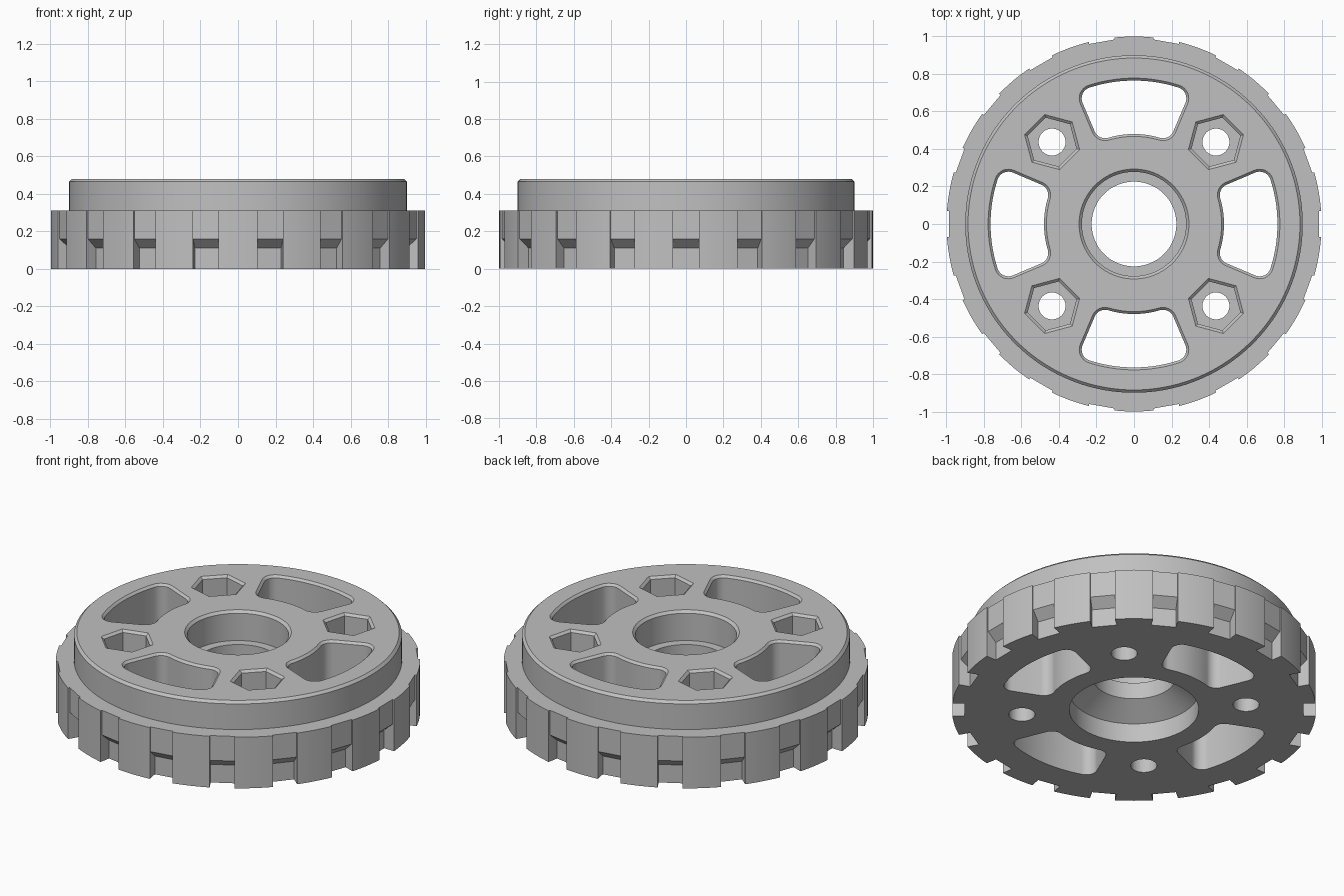
import bpy, bmesh
from math import sin, cos, asin, pi, radians
from mathutils import Matrix

cube = bpy.data.objects.get("Cube")
if cube:
    bpy.data.objects.remove(cube, do_unlink=True)

HEIGHT = 0.48
CHAMFER = 0.013

grey = bpy.data.materials.new("light grey")
grey.use_nodes = True
colour = (0.53, 0.53, 0.53, 1)
grey.diffuse_color = colour
grey.node_tree.nodes["Principled BSDF"].inputs["Base Color"].default_value = colour


def make_object(name, bm):
    bmesh.ops.recalc_face_normals(bm, faces=bm.faces)
    mesh = bpy.data.meshes.new(name)
    bm.to_mesh(mesh)
    bm.free()
    obj = bpy.data.objects.new(name, mesh)
    bpy.context.collection.objects.link(obj)
    return obj


def bridge(bm, lower, upper):
    for i in range(len(lower)):
        j = (i + 1) % len(lower)
        bm.faces.new((lower[i], lower[j], upper[j], upper[i]))


def loft(bm, layers, matrix=Matrix()):
    """Closed solid through matching rings of points."""
    rings = [[bm.verts.new(matrix @ Matrix.Translation(p).to_translation()) for p in layer]
             for layer in layers]
    for lower, upper in zip(rings, rings[1:]):
        bridge(bm, lower, upper)
    bm.faces.new(rings[0])
    bm.faces.new(rings[-1])


def lathe(bm, profile, steps):
    """Revolve a closed (radius, height) profile about z."""
    rings = []
    for k in range(steps):
        a = 2 * pi * k / steps
        rings.append([bm.verts.new((r * cos(a), r * sin(a), z)) for r, z in profile])
    for k in range(steps):
        bridge(bm, rings[k], rings[(k + 1) % steps])


def polygon(radius, sides, z, start=0.0):
    return [(radius * cos(start + 2 * pi * i / sides),
             radius * sin(start + 2 * pi * i / sides), z) for i in range(sides)]


def slot_outline(grow, z, inner=0.48, outer=0.765, half=radians(23), fillet=0.06):
    """Rounded ring sector centred on +x, grown outward by an offset."""
    def arc(radius, centre_angle, a0, a1, r, n):
        cx, cy = radius * cos(centre_angle), radius * sin(centre_angle)
        return [(cx + r * cos(a0 + (a1 - a0) * i / n),
                 cy + r * sin(a0 + (a1 - a0) * i / n), z) for i in range(n + 1)]
    ro, ri = outer - fillet, inner + fillet
    ao, ai = half - asin(fillet / ro), half - asin(fillet / ri)
    f = fillet + grow
    pts = arc(0, 0, -ao, ao, outer + grow, 20)
    pts += arc(ro, ao, ao, half + pi / 2, f, 8)[1:]
    pts += arc(ri, ai, half + pi / 2, ai + pi, f, 8)
    pts += arc(0, 0, ai, -ai, inner - grow, 14)[1:-1]
    pts += arc(ri, -ai, pi - ai, 3 * pi / 2 - half, f, 8)
    pts += arc(ro, -ao, -half - pi / 2, -ao, f, 8)[:-1]
    return pts


# Stepped disc with centre bore, bottom countersink and chamfered rims
bm = bmesh.new()
lathe(bm, [(0.355, 0), (1.0, 0), (1.0, 0.31), (0.9, 0.31),
           (0.9, HEIGHT - 0.015), (0.885, HEIGHT), (0.293, HEIGHT),
           (0.278, HEIGHT - 0.015), (0.278, 0.3), (0.226, 0.3),
           (0.226, 0.2), (0.355, 0.115)], 144)
wheel = make_object("wheel_body", bm)
wheel.data.materials.append(grey)

# Cutters: four slots and four hexagonal nut pockets
bm = bmesh.new()
for k in range(4):
    turn = Matrix.Rotation(k * pi / 2, 4, 'Z')
    loft(bm, [slot_outline(0, -0.1), slot_outline(0, HEIGHT - CHAMFER),
              slot_outline(CHAMFER, HEIGHT), slot_outline(CHAMFER, HEIGHT + 0.1)], turn)
    place = Matrix.Rotation(k * pi / 2 + pi / 4, 4, 'Z') @ Matrix.Translation((0.618, 0, 0))
    loft(bm, [polygon(r, 6, z, pi / 6) for r, z in
              ((0.135, 0.22), (0.135, HEIGHT - CHAMFER),
               (0.152, HEIGHT), (0.152, HEIGHT + 0.1))], place)

# Cutters: rim recesses that deepen into sloped notches at the bottom
notch = [(0.987, 0.4), (0.987, 0.16), (0.932, 0.11),
         (0.932, -0.1), (1.1, -0.1), (1.1, 0.4)]
for k in range(18):
    turn = Matrix.Rotation(radians(20 * k), 4, 'Z')
    loft(bm, [[(r, side, z) for r, z in notch] for side in (-0.069, 0.069)], turn)
pocket_cutter = make_object("pocket_cutter", bm)

# Cutters: bolt holes through the nut pockets
bm = bmesh.new()
for k in range(4):
    place = Matrix.Rotation(k * pi / 2 + pi / 4, 4, 'Z') @ Matrix.Translation((0.618, 0, 0))
    loft(bm, [polygon(0.072, 32, z) for z in (-0.1, 0.4)], place)
hole_cutter = make_object("hole_cutter", bm)

# Cut the body, then drop the cutters
for cutter in (pocket_cutter, hole_cutter):
    cutter.hide_render = True
    mod = wheel.modifiers.new(cutter.name, 'BOOLEAN')
    mod.operation = 'DIFFERENCE'
    mod.solver = 'EXACT'
    mod.object = cutter
bpy.context.view_layer.update()
graph = bpy.context.evaluated_depsgraph_get()
result = bpy.data.meshes.new_from_object(wheel.evaluated_get(graph))
wheel.modifiers.clear()
wheel.data = result
result.materials.clear()
result.materials.append(grey)
for face in result.polygons:
    face.material_index = 0
for cutter in (pocket_cutter, hole_cutter):
    bpy.data.objects.remove(cutter, do_unlink=True)

# Smooth round walls, keep hard edges
bpy.ops.object.select_all(action='DESELECT')
wheel.select_set(True)
bpy.context.view_layer.objects.active = wheel
bpy.ops.object.shade_smooth_by_angle(angle=radians(20))
